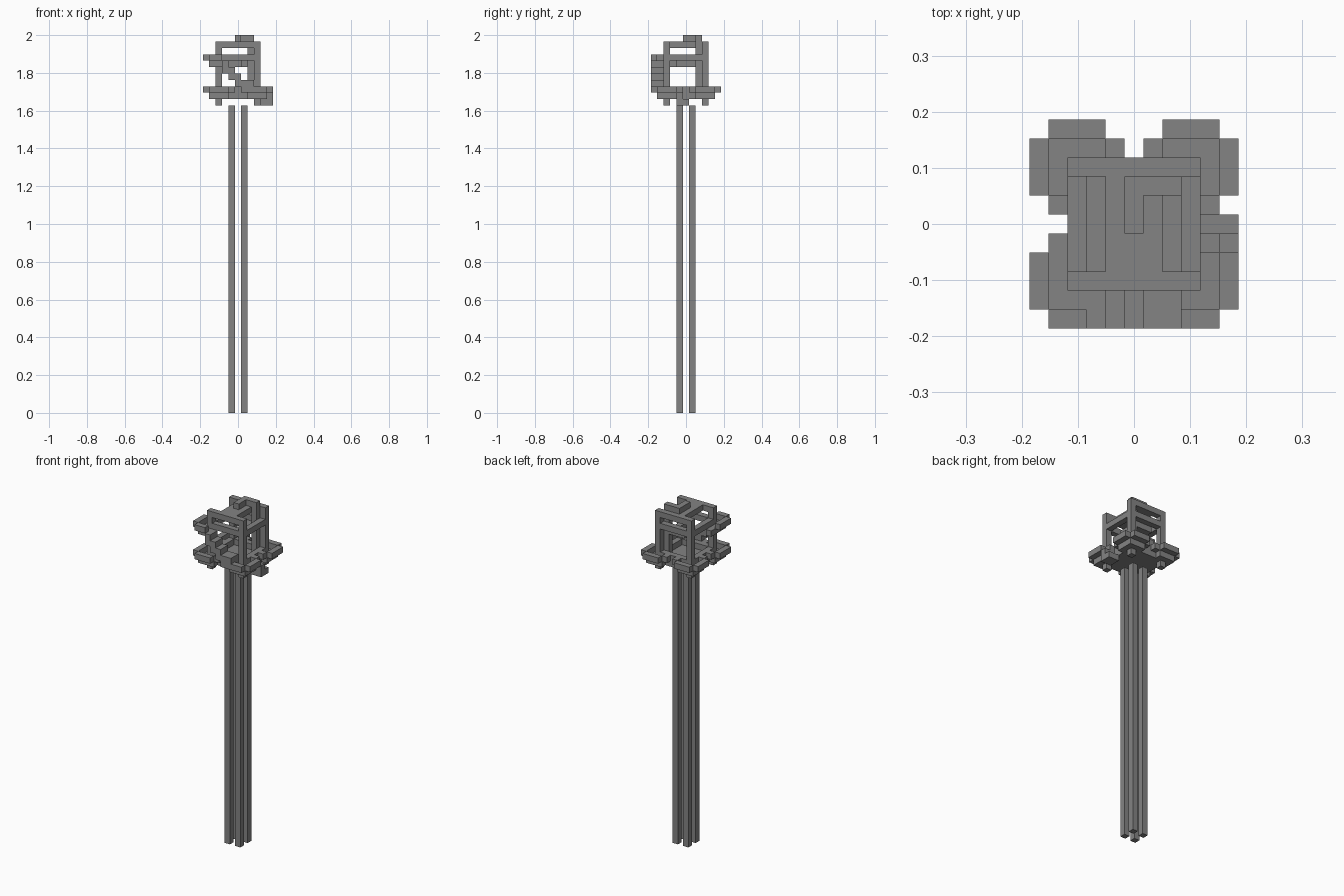
import bpy
import bmesh
from mathutils import Matrix, Vector

old = bpy.data.objects.get("Cube")
if old:
    bpy.data.objects.remove(old, do_unlink=True)

U = 2 / 59  # one block

stone = bpy.data.materials.new("grey_stone")
stone.use_nodes = True
GREY = (0.23, 0.23, 0.23, 1)
stone.diffuse_color = GREY
stone.node_tree.nodes["Principled BSDF"].inputs["Base Color"].default_value = GREY


def part(name, boxes):
    """Each box is an inclusive block range: (x0, x1), (y0, y1), (z0, z1)."""
    bm = bmesh.new()
    for box in boxes:
        (x0, x1), (y0, y1), (z0, z1) = [sorted(r) for r in box]
        size = Vector((x1 - x0 + 1, y1 - y0 + 1, z1 - z0 + 1)) * U
        mid = Vector(((x0 + x1) / 2, (y0 + y1) / 2, (z0 + z1 + 1) / 2)) * U
        bmesh.ops.create_cube(bm, size=1, matrix=Matrix.Translation(mid) @ Matrix.Diagonal(size.to_4d()))
    mesh = bpy.data.meshes.new(name)
    bm.to_mesh(mesh)
    bm.free()
    mesh.materials.append(stone)
    obj = bpy.data.objects.new(name, mesh)
    bpy.context.collection.objects.link(obj)
    return obj


FLOOR, ROOF = 49, 57
corners = [(sx, sy) for sx in (-1, 1) for sy in (-1, 1)]

# Pole of four long legs
part("pole_legs", [((sx, sx), (sy, sy), (0, 47)) for sx, sy in corners])

# Floor with a raised rim
part("floor", [((-3, 3), (-3, 3), (FLOOR, FLOOR))])
part("floor_rim", [((-3, 3), (3 * s, 3 * s), (50, 50)) for s in (-1, 1)]
     + [((3 * s, 3 * s), (-2, 2), (50, 50)) for s in (-1, 1)])


# Upturned corner ledges, with small feet under the floor
def ledge(sx, sy, z):
    return [((4 * sx, 4 * sx), (2 * sy, 4 * sy), (z, z)),
            ((2 * sx, 3 * sx), (4 * sy, 4 * sy), (z, z)),
            ((5 * sx, 5 * sx), (2 * sy, 4 * sy), (z + 1, z + 1)),
            ((2 * sx, 4 * sx), (5 * sy, 5 * sy), (z + 1, z + 1)),
            ((4 * sx, 4 * sx), (sy, sy), (z + 1, z + 1)),
            ((sx, sx), (4 * sy, 4 * sy), (z + 1, z + 1))]


for sx, sy in corners:
    side = ("back" if sy > 0 else "front") + ("_left" if sx > 0 else "_right")
    part(side + "_ledge", ledge(sx, sy, FLOOR))
    part(side + "_foot", [((3 * sx, 3 * sx), (3 * sy, 3 * sy), (48, 48))])
    part(side + "_post", [((3 * sx, 3 * sx), (3 * sy, 3 * sy), (50, 56))])

# Frame bars around the cage
part("cage_bars", [((-2, 2), (3 * s, 3 * s), (55, 55)) for s in (-1, 1)]
     + [((3 * s, 3 * s), (-2, 2), (55, 55)) for s in (-1, 1)])

# Roof bars and the slab between them
part("roof", [((-3, 3), (3 * s, 3 * s), (ROOF, ROOF)) for s in (-1, 1)]
     + [((-1, 1), (-2, 2), (ROOF, ROOF))])

# Inner post, its beams, and the hook on top
part("inner_post", [((2, 2), (2, 2), (50, 57))])
part("inner_beams", [((-1, 1), (2, 2), (54, 54)), ((1, 1), (-1, 1), (54, 54))])
part("roof_hook", [((0, 2), (2, 2), (58, 58)), ((0, 0), (0, 1), (58, 58))])

# Stairs down the front, each tread two blocks deep and thick
part("front_stairs", [((x, x), (-5, -4), (52 - x, 51 - x)) for x in (-2, -1, 0)]
     + [((1, 2), (-5, -4), (50, 51)), ((3, 4), (-5, -5), (50, 50))])

# Upper landing at the head of the stairs
part("upper_landing", [((-4, -4), (-4, -1), (54, 54)), ((-3, -3), (-4, -4), (54, 54)),
                       ((-5, -5), (-4, -2), (55, 55)), ((-4, -3), (-5, -5), (55, 55))])

# Last steps trailing off the side
part("side_steps", [((4, 5), (-1, -1), (48, 49)), ((4, 5), (0, 0), (48, 48))])
